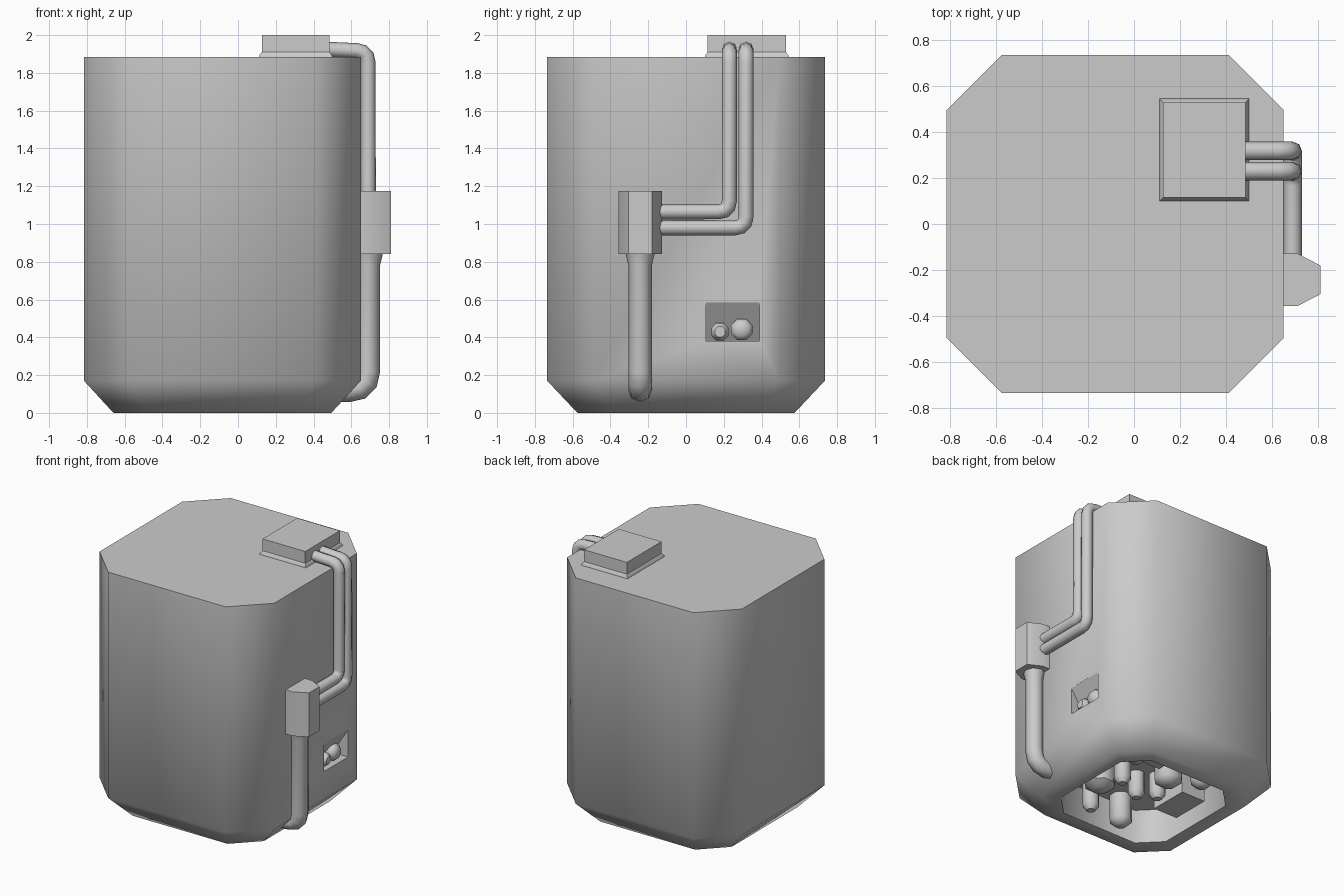
import bpy, bmesh, math
from mathutils import Vector

cube = bpy.data.objects.get("Cube")
if cube:
    bpy.data.objects.remove(cube, do_unlink=True)

grey = bpy.data.materials.new("plain_grey")
grey.diffuse_color = (0.6, 0.6, 0.6, 1)
grey.use_nodes = True
grey.node_tree.nodes["Principled BSDF"].inputs["Base Color"].default_value = (0.6, 0.6, 0.6, 1)


def activate(obj):
    bpy.ops.object.select_all(action='DESELECT')
    obj.select_set(True)
    bpy.context.view_layer.objects.active = obj


def smooth(obj, angle=55):
    activate(obj)
    bpy.ops.object.shade_smooth_by_angle(angle=math.radians(angle))


def loft(name, rings, angle=55):
    """Bridge a stack of matching rings and cap both ends."""
    bm = bmesh.new()
    loops = [[bm.verts.new(p) for p in ring] for ring in rings]
    n = len(loops[0])
    for a, b in zip(loops, loops[1:]):
        for i in range(n):
            j = (i + 1) % n
            bm.faces.new((a[i], a[j], b[j], b[i]))
    bm.faces.new(loops[0])
    bm.faces.new(loops[-1])
    bmesh.ops.recalc_face_normals(bm, faces=bm.faces)
    mesh = bpy.data.meshes.new(name)
    bm.to_mesh(mesh)
    bm.free()
    mesh.materials.append(grey)
    obj = bpy.data.objects.new(name, mesh)
    bpy.context.collection.objects.link(obj)
    smooth(obj, angle)
    return obj


def chamfered(cx, cy, hx, hy, c, z):
    pts = [(hx, c - hy), (hx, hy - c), (hx - c, hy), (c - hx, hy),
           (-hx, hy - c), (-hx, c - hy), (c - hx, -hy), (hx - c, -hy)]
    return [(cx + x, cy + y, z) for x, y in pts]


def rect(cx, cy, hx, hy, z):
    return [(cx + x, cy + y, z) for x, y in ((hx, hy), (-hx, hy), (-hx, -hy), (hx, -hy))]


def spindle(name, origin, axis, profile, sides=8):
    """Round part made of (distance, radius) steps along an axis."""
    axis, origin = Vector(axis), Vector(origin)
    u = axis.orthogonal().normalized()
    v = axis.cross(u)
    rings = []
    for d, r in profile:
        angles = [math.tau * (i + 0.5) / sides for i in range(sides)]
        rings.append([origin + axis * d + (u * math.cos(a) + v * math.sin(a)) * r for a in angles])
    return loft(name, rings, 50)


def pipe(name, points, radius, bend, flare=1.0):
    """Tube along a path whose inner corners are rounded."""
    pts = [Vector(p) for p in points]
    path = [(pts[0], flare)]
    if flare > 1:
        path.append((pts[0].lerp(pts[1], 0.09), 1))
    for a, b, c in zip(pts, pts[1:], pts[2:]):
        p = b + (a - b).normalized() * bend
        q = b + (c - b).normalized() * bend
        for t in (0, 0.33, 0.67, 1):
            path.append((p * (1 - t) ** 2 + b * 2 * t * (1 - t) + q * t * t, 1))
    path.append((pts[-1], 1))
    curve = bpy.data.curves.new(name, 'CURVE')
    curve.dimensions = '3D'
    curve.bevel_depth = radius
    curve.bevel_resolution = 2
    curve.use_fill_caps = True
    spline = curve.splines.new('POLY')
    spline.points.add(len(path) - 1)
    for sp, (co, r) in zip(spline.points, path):
        sp.co = (*co, 1)
        sp.radius = r
    curve.materials.append(grey)
    obj = bpy.data.objects.new(name, curve)
    bpy.context.collection.objects.link(obj)
    activate(obj)
    bpy.ops.object.convert(target='MESH')
    smooth(bpy.context.view_layer.objects.active, 50)


# Main housing with tapered foot and open underside
CX = -0.0825
body = loft("housing", [
    chamfered(CX, 0, 0.46, 0.46, 0.15, 0.25),
    chamfered(CX, 0, 0.47, 0.47, 0.15, 0),
    chamfered(CX, 0, 0.577, 0.575, 0.18, 0),
    chamfered(CX, 0, 0.733, 0.735, 0.24, 0.17),
    chamfered(CX, 0, 0.733, 0.735, 0.24, 1.885)])

# Wedge-shaped socket cut into the side
wedge = [(0.7, 0.38), (0.7, 0.585), (0.65, 0.585), (0.52, 0.38)]
cutter = loft("socket_cutter", [[(x, y, z) for x, z in wedge] for y in (0.105, 0.39)])
cutter.hide_render = True
cut = body.modifiers.new("socket", 'BOOLEAN')
cut.object = cutter
cut.operation = 'DIFFERENCE'
cut.solver = 'EXACT'
activate(body)
bpy.ops.object.modifier_apply(modifier=cut.name)
bpy.data.objects.remove(cutter, do_unlink=True)
smooth(body)

# Connectors inside the socket
for name, y, z, r in (("small_connector", 0.18, 0.43, 0.05), ("large_connector", 0.295, 0.441, 0.061)):
    spindle(name, (0.5, y, z), (1, 0, 0), [(0, r), (0.11, r), (0.135, r * 0.6)])

# Junction box on the roof
loft("roof_box", [rect(0.305, 0.322, 0.195, 0.223, 1.883),
                  rect(0.305, 0.322, 0.193, 0.221, 1.892),
                  rect(0.305, 0.322, 0.179, 0.207, 1.91),
                  rect(0.305, 0.322, 0.179, 0.207, 2.0)], 30)

# Side canister
outline = [(0.63, -0.128), (0.71, -0.128), (0.81, -0.18),
           (0.81, -0.305), (0.71, -0.357), (0.63, -0.357)]
loft("canister", [[(x, y, z) for x, y in outline] for z in (0.84, 1.175)])

# Pipes
for name, y, z in (("front_pipe", 0.23, 1.065), ("rear_pipe", 0.318, 0.98)):
    pipe(name, [(0.46, y, 1.925), (0.688, y, 1.915), (0.69, y, z), (0.69, -0.15, z)], 0.04, 0.06)
pipe("lower_pipe", [(0.69, -0.243, 0.845), (0.69, -0.243, 0.12), (0.54, -0.243, 0.12)], 0.062, 0.1, 1.25)

# Nozzles hanging in the underside
nozzles = [(0.18, -0.15, 0.11, 0.06), (0.06, -0.39, 0.06, 0.05), (-0.2, -0.38, 0.08, 0.02),
           (-0.08, -0.07, 0.06, 0.06), (-0.2, 0.01, 0.06, 0.06), (-0.14, 0.2, 0.1, 0.06),
           (-0.33, 0.33, 0.08, 0.06), (0.12, 0.02, 0.06, 0.06), (0.22, 0.28, 0.08, 0.08)]
for i, (x, y, r, tip) in enumerate(nozzles):
    h = 0.26 - tip
    spindle(f"nozzle_{i + 1}", (x, y, 0.26), (0, 0, -1), [(0, r), (h - 0.04, r), (h, r * 0.5)])

# Service boxes in the underside
for name, x, y, hx, hy, z in (("rear_service_box", -0.39, 0.02, 0.1, 0.15, 0.08),
                              ("side_service_box", 0.05, 0.32, 0.08, 0.09, 0.14)):
    loft(name, [rect(x, y, hx, hy, z), rect(x, y, hx, hy, 0.26)], 30)
